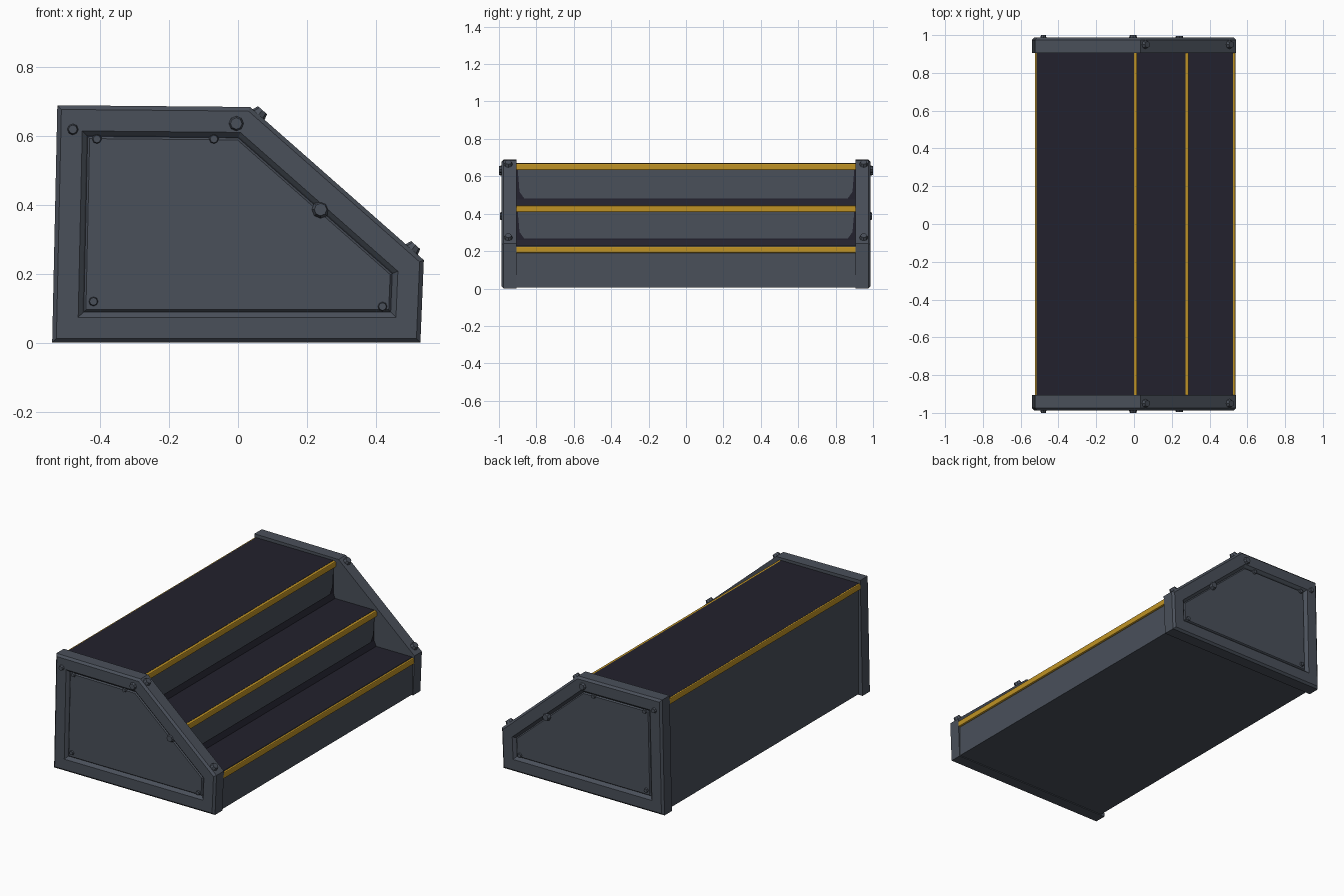
import bpy, bmesh, math
from mathutils import Vector, Matrix

if "Cube" in bpy.data.objects:
    bpy.data.objects.remove(bpy.data.objects["Cube"])


def material(name, rgb):
    m = bpy.data.materials.new(name)
    m.diffuse_color = (*rgb, 1)
    m.use_nodes = True
    m.node_tree.nodes["Principled BSDF"].inputs["Base Color"].default_value = m.diffuse_color
    return m


GREY = material("slate grey metal", (0.068, 0.08, 0.102))
DARK = material("dark tread", (0.016, 0.0155, 0.026))
YELLOW = material("yellow edging", (0.52, 0.29, 0.018))


def finish(name, bm, mats):
    bmesh.ops.recalc_face_normals(bm, faces=bm.faces)
    mesh = bpy.data.meshes.new(name)
    bm.to_mesh(mesh)
    bm.free()
    for m in mats:
        mesh.materials.append(m)
    ob = bpy.data.objects.new(name, mesh)
    bpy.context.collection.objects.link(ob)
    return ob


def prism(points, offset):
    """Extrude a flat polygon along an offset vector."""
    bm = bmesh.new()
    face = bm.faces.new([bm.verts.new(p) for p in points])
    ext = bmesh.ops.extrude_face_region(bm, geom=[face])
    verts = [v for v in ext["geom"] if isinstance(v, bmesh.types.BMVert)]
    bmesh.ops.translate(bm, verts=verts, vec=offset)
    bmesh.ops.recalc_face_normals(bm, faces=bm.faces)
    return bm


# Stepped body: dark treads with a small cove at the back, grey walls
HALF = 0.915
profile = [(-0.515, 0.005), (0.525, 0.005), (0.525, 0.23), (0.285, 0.23),
           (0.272, 0.26), (0.272, 0.445), (0.012, 0.445), (0.0, 0.475),
           (0.0, 0.67), (-0.515, 0.67)]
bm = prism([(x, -HALF, z) for x, z in profile], (0, 2 * HALF, 0))
for f in bm.faces:
    c = f.calc_center_median()
    tread = f.normal.z > 0.2
    inner_riser = f.normal.x > 0.5 and c.x < 0.4
    f.material_index = 1 if tread or inner_riser else 0
finish("stepped_body", bm, [GREY, DARK])

# Grey riser plates with clipped corners
for i, (x, z0, z1) in enumerate([(0.0, 0.482, 0.64), (0.272, 0.267, 0.415)]):
    w, c = 0.9, 0.035
    pts = [(-w + c, z0), (w - c, z0), (w - 0.01, z0 + c), (w, z1),
           (-w, z1), (-w + 0.01, z0 + c)]
    bm = prism([(x - 0.002, y, z) for y, z in pts], (0.008, 0, 0))
    finish(f"riser_plate_{i + 1}", bm, [GREY])

# Yellow edging on each step nose and on the back top edge
for name, x, z in [("upper_edging", 0.006, 0.651), ("middle_edging", 0.278, 0.426),
                   ("lower_edging", 0.526, 0.208), ("back_edging", -0.514, 0.651)]:
    bm = bmesh.new()
    bmesh.ops.create_cube(bm, size=1, matrix=Matrix.Translation((x, 0, z))
                          @ Matrix.Diagonal((0.022, 2 * HALF - 0.01, 0.036, 1)))
    long_edges = [e for e in bm.edges
                  if abs(e.verts[0].co.y - e.verts[1].co.y) > 1]
    bmesh.ops.bevel(bm, geom=long_edges, offset=0.006, segments=2,
                    affect='EDGES', profile=0.5)
    finish(name, bm, [YELLOW])

# End panels: chamfered frame, recessed border and groove
outline = [(-0.54, 0.0), (0.53, 0.0), (0.54, 0.24), (0.035, 0.685), (-0.525, 0.69)]


def end_panel(name, side):
    bm = prism([(x, side * 0.905, z) for x, z in outline], (0, side * 0.07, 0))
    bm.normal_update()
    outer = max(bm.faces, key=lambda f: f.normal.y * side)
    for thick, depth in [(0.012, 0.012), (0.062, 0.0), (0.012, -0.012),
                         (0.004, -0.006), (0.006, 0.007)]:
        bmesh.ops.inset_region(bm, faces=[outer], thickness=thick, depth=depth,
                               use_even_offset=True)
        bm.normal_update()
    return finish(name, bm, [GREY])


def bolt(name, pos, normal, radius, height, sides=8):
    """Domed bolt head seated on a surface."""
    bm = bmesh.new()
    rot = Vector(normal).to_track_quat('Z', 'Y').to_matrix().to_4x4()
    bmesh.ops.create_cone(bm, cap_ends=True, segments=sides, radius1=radius,
                          radius2=radius * 0.7, depth=height,
                          matrix=Matrix.Translation(pos) @ rot)
    finish(name, bm, [GREY])


face_bolts = [(-0.41, 0.592, 0.016, 0.976), (-0.07, 0.592, 0.016, 0.976),
              (-0.42, 0.12, 0.016, 0.976), (0.42, 0.105, 0.016, 0.976),
              (-0.48, 0.62, 0.018, 0.99), (-0.005, 0.637, 0.024, 0.99),
              (0.24, 0.387, 0.026, 0.985)]
slope = Vector((0.445, 0, 0.505)).normalized()
for label, side in (("front", -1), ("back", 1)):
    end_panel(label + "_end_panel", side)
    for i, (x, z, r, y) in enumerate(face_bolts):
        bolt(f"{label}_face_bolt_{i + 1}", (x, side * y, z), (0, side, 0), r, 0.02)
    for i, (x, z) in enumerate([(0.06, 0.663), (0.505, 0.271)]):
        p = Vector((x, side * 0.95, z)) + slope * 0.006
        bolt(f"{label}_slope_bolt_{i + 1}", p, slope, 0.025, 0.022)
